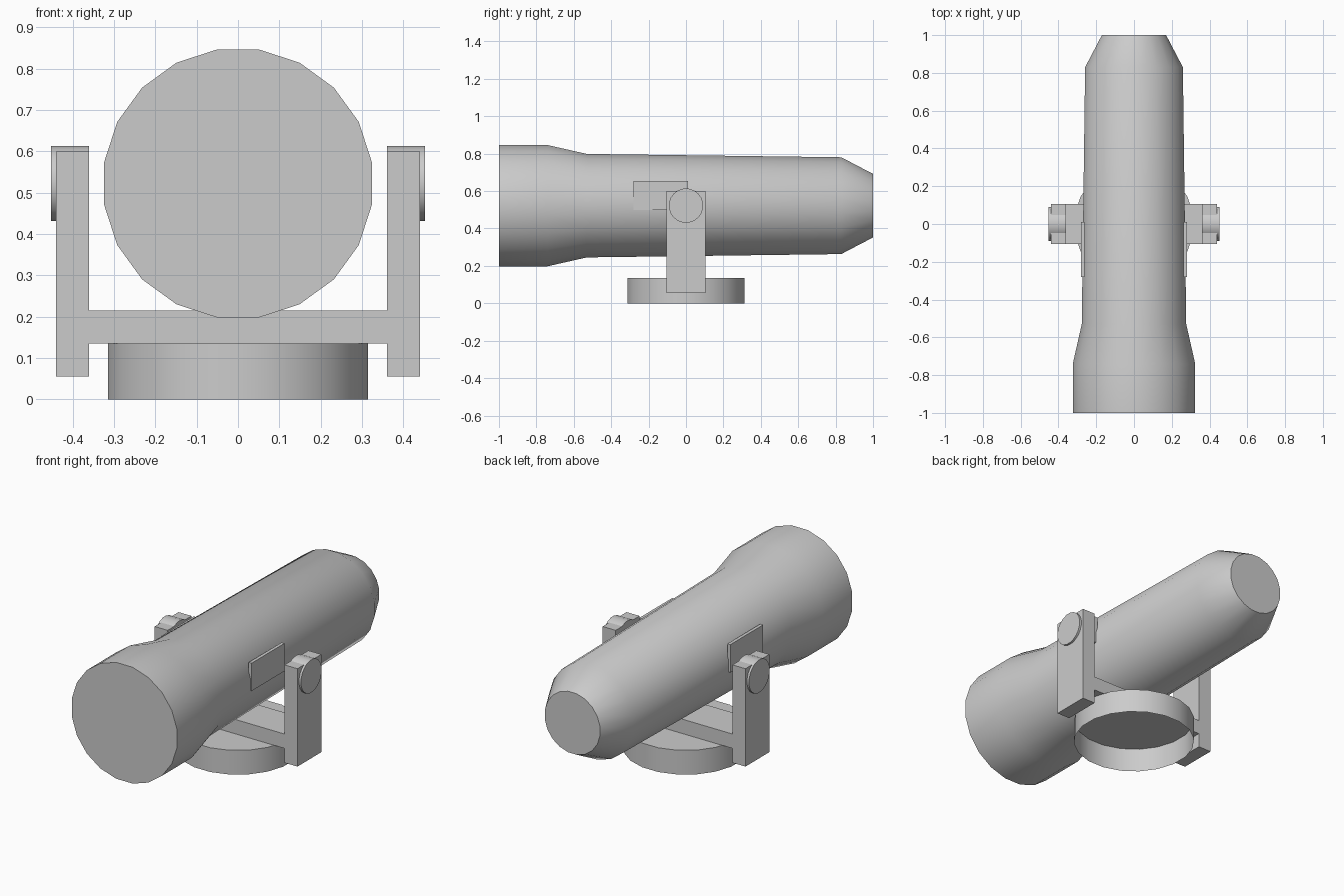
import bpy, bmesh, math
from mathutils import Vector

cube = bpy.data.objects.get("Cube")
if cube:
    bpy.data.objects.remove(cube, do_unlink=True)

SIDES = 20
AXIS_Z = 0.522          # height of the tube and pivot axis

grey = bpy.data.materials.new("plain grey")
grey.use_nodes = True
GREY = (0.6, 0.6, 0.6, 1)
grey.diffuse_color = GREY
grey.node_tree.nodes["Principled BSDF"].inputs["Base Color"].default_value = GREY


def finish(name, bm, smooth=False):
    """Turn a bmesh into a named object with the shared material."""
    mesh = bpy.data.meshes.new(name)
    bm.to_mesh(mesh)
    bm.free()
    mesh.materials.append(grey)
    obj = bpy.data.objects.new(name, mesh)
    bpy.context.collection.objects.link(obj)
    if smooth:
        bpy.ops.object.select_all(action='DESELECT')
        obj.select_set(True)
        bpy.context.view_layer.objects.active = obj
        bpy.ops.object.shade_smooth_by_angle(angle=math.radians(35))
    return obj


def turned(name, centre, axis, profile, caps=(True, True)):
    """Sweep (distance, radius) pairs round an axis through centre."""
    bm = bmesh.new()
    axis = Vector(axis)
    u = axis.orthogonal().normalized()
    v = axis.cross(u)
    rings = []
    for d, r in profile:
        ring = []
        for i in range(SIDES):
            a = math.tau * i / SIDES
            ring.append(bm.verts.new(Vector(centre) + axis * d + (u * math.cos(a) + v * math.sin(a)) * r))
        rings.append(ring)
    for lower, upper in zip(rings, rings[1:]):
        for i in range(SIDES):
            j = (i + 1) % SIDES
            bm.faces.new((lower[i], lower[j], upper[j], upper[i]))
    if caps[0]:
        bm.faces.new(rings[0][::-1])
    if caps[1]:
        bm.faces.new(rings[-1])
    return finish(name, bm, smooth=True)


def extruded(name, outline, start, depth, place):
    """Extrude a 2D outline along the third direction chosen by place."""
    bm = bmesh.new()
    face = bm.faces.new([bm.verts.new(place(a, b, start)) for a, b in outline])
    moved = bmesh.ops.extrude_face_region(bm, geom=[face])
    shift = Vector(place(0, 0, depth))
    bmesh.ops.translate(bm, vec=shift, verts=[e for e in moved["geom"] if isinstance(e, bmesh.types.BMVert)])
    bmesh.ops.recalc_face_normals(bm, faces=bm.faces)
    return finish(name, bm)


# Long tube with a flared front and a tapered back
turned("tube", (0, 0, AXIS_Z), (0, 1, 0),
       [(-1, 0.328), (-0.74, 0.328), (-0.53, 0.28), (0.83, 0.262), (1, 0.172)])

# Round base, hollow and open underneath
turned("base", (0, 0, 0), (0, 0, 1), [(0, 0.318), (0.135, 0.318)], caps=(False, True))

# Yoke: two uprights joined by a crossbar, as one profile
half = [(0.36, 0.135), (0.36, 0.055), (0.44, 0.055), (0.44, 0.6), (0.36, 0.6), (0.36, 0.215)]
outline = half + [(-x, z) for x, z in reversed(half)]
extruded("yoke", outline, -0.105, 0.21, lambda a, b, c: (a, c, b))

# Pivot knobs and side plates, one pair on each side
plate = [(-0.28, 0.5), (0.01, 0.5), (0.01, 0.655), (-0.28, 0.655)]
for side, s in (("left", 1), ("right", -1)):
    turned(side + "_pivot_knob", (0, 0, AXIS_Z), (s, 0, 0), [(0.36, 0.092), (0.452, 0.092)])
    extruded(side + "_side_plate", plate, 0.262, 0.018, lambda a, b, c: (s * c, a, b))
